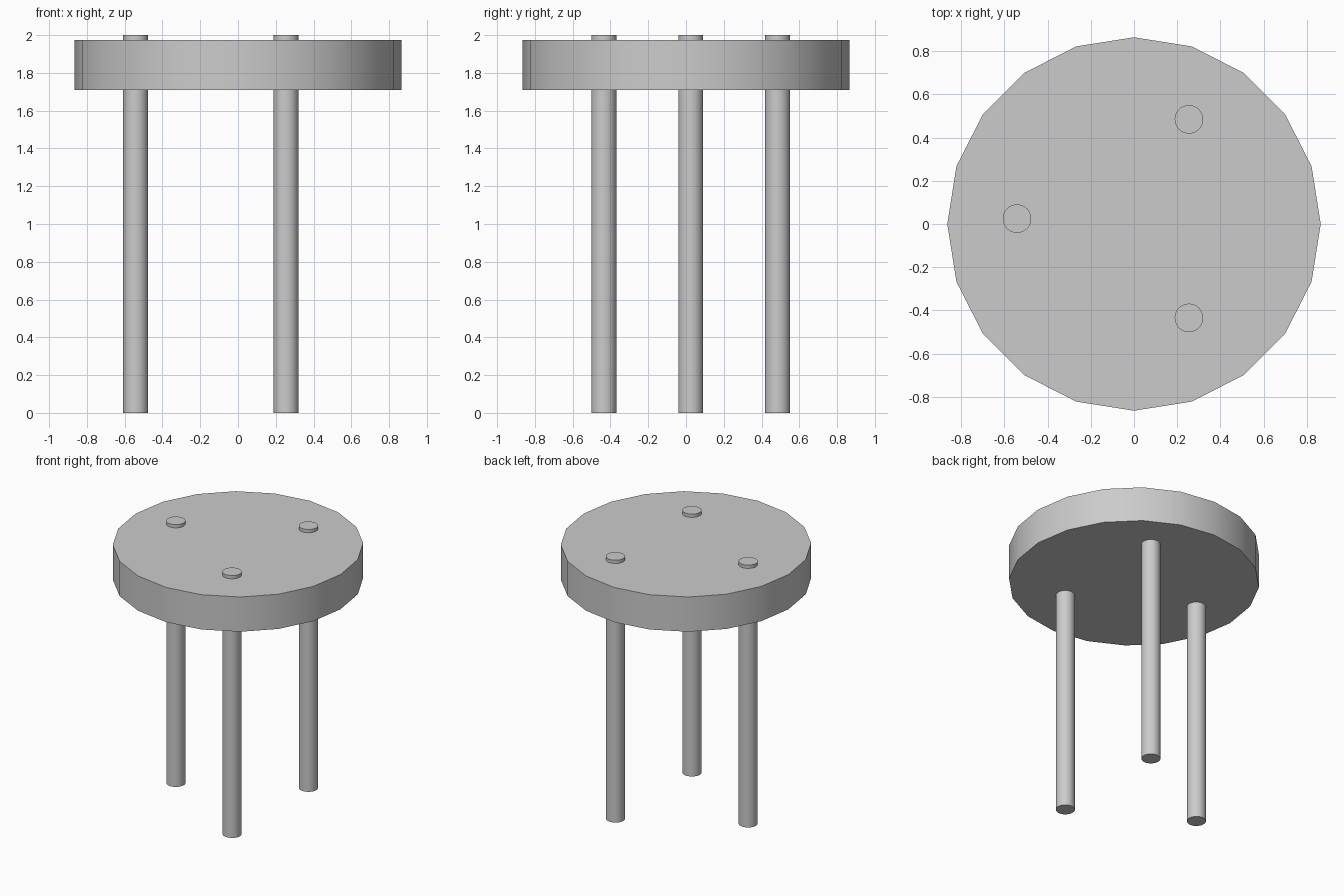
import bpy
from math import cos, sin, pi

if "Cube" in bpy.data.objects:
    bpy.data.objects.remove(bpy.data.objects["Cube"])


def cylinder(name, sides, radius, x, y, z0, z1):
    bpy.ops.mesh.primitive_cylinder_add(
        vertices=sides, radius=radius, depth=z1 - z0,
        location=(x, y, (z0 + z1) / 2))
    obj = bpy.context.object
    obj.name = name
    bpy.ops.object.shade_smooth_by_angle()
    return obj


# Round seat with a 20-sided outline
cylinder("seat", 20, 0.865, 0, 0, 1.71, 1.975)

# Three legs running through the seat, slightly off its centre
for name, angle in (("left_leg", pi), ("front_leg", -pi / 3), ("back_leg", pi / 3)):
    cylinder(name, 32, 0.066, -0.011 + 0.531 * cos(angle),
             0.025 + 0.531 * sin(angle), 0, 2)
